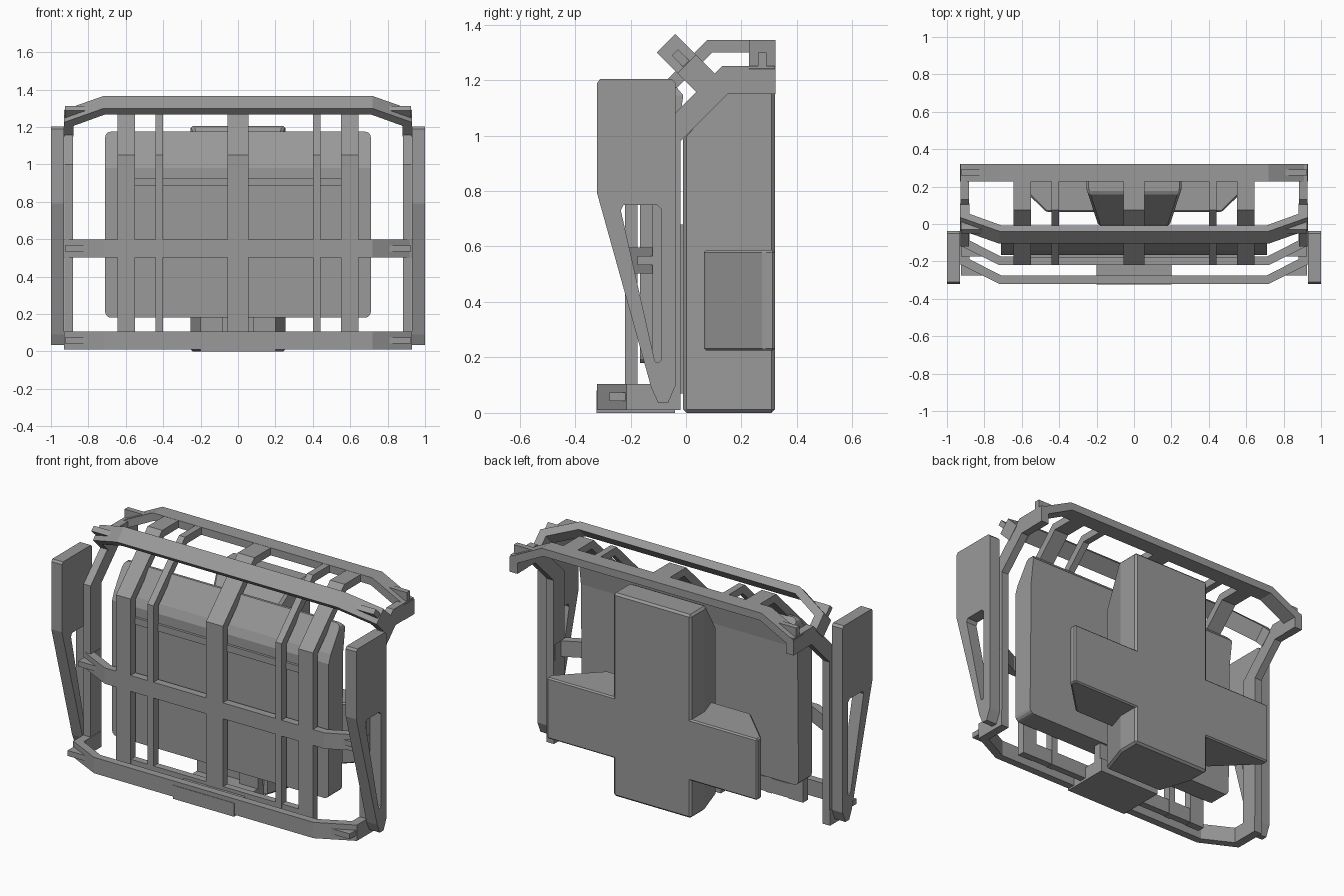
import bpy, bmesh
from math import radians
from mathutils import Vector

if "Cube" in bpy.data.objects:
    bpy.data.objects.remove(bpy.data.objects["Cube"])

grey = bpy.data.materials.new("dark_grey")
grey.diffuse_color = (0.32, 0.32, 0.32, 1)
grey.use_nodes = True
grey.node_tree.nodes["Principled BSDF"].inputs["Base Color"].default_value = grey.diffuse_color


def prism(name, pts, lo, hi, to_world, bevel=0.0):
    """Extrude a 2D outline from lo to hi; to_world maps (a, b, t) to x, y, z."""
    bm = bmesh.new()
    rings = [[bm.verts.new(to_world(a, b, t)) for a, b in pts] for t in (lo, hi)]
    bm.faces.new(rings[0])
    bm.faces.new(rings[1])
    n = len(pts)
    for i in range(n):
        j = (i + 1) % n
        bm.faces.new((rings[0][i], rings[0][j], rings[1][j], rings[1][i]))
    bmesh.ops.recalc_face_normals(bm, faces=bm.faces)
    me = bpy.data.meshes.new(name)
    bm.to_mesh(me)
    bm.free()
    me.materials.append(grey)
    ob = bpy.data.objects.new(name, me)
    bpy.context.collection.objects.link(ob)
    if bevel:
        m = ob.modifiers.new("edge", 'BEVEL')
        m.width, m.segments, m.limit_method = bevel, 1, 'ANGLE'
        m.angle_limit = radians(25)
    return ob


def side(a, b, t):      # outline in y-z, extruded along x
    return (t, a, b)


def plan(a, b, t):      # outline in x-y, extruded along z
    return (a, b, t)


def box(name, x0, x1, y0, y1, z0, z1, bevel=0.0):
    return prism(name, [(x0, y0), (x1, y0), (x1, y1), (x0, y1)], z0, z1, plan, bevel)


def mirror(ob):
    ob.modifiers.new("mirror", 'MIRROR').use_axis = (True, False, False)
    return ob


def subtract(ob, cutter):
    m = ob.modifiers.new("cut", 'BOOLEAN')
    m.object, m.operation, m.solver = cutter, 'DIFFERENCE', 'EXACT'
    cutter.hide_render = True
    cutter.hide_viewport = True
    cutter.display_type = 'WIRE'


# Cross bars: bent bar whose depth runs along d, with a finned corner at each end
def cross_bar(name, origin, d, w, depth):
    o, d, w = Vector(origin), Vector(d).normalized(), Vector(w).normalized()

    def frame(a, b, t):
        return o + Vector((a, 0, 0)) + d * b + w * t
    half = [(0.72, 0), (0.93, 0.105), (0.93, depth), (0.88, depth),
            (0.88, 0.132), (0.71, 0.045)]
    outline = half + [(-x, y) for x, y in reversed(half)]
    prism(name, outline, -0.047, 0.047, frame)
    fin = [(0.81, 0.045), (0.925, 0.045), (0.925, 0.107), (0.86, 0.09)]
    mirror(prism(name + "_corner_fin", fin, -0.016, 0.016, frame))


cross_bar("bottom_bar", (0, -0.32, 0.058), (0, 1, 0), (0, 0, 1), 0.30)
cross_bar("middle_bar", (0, -0.22, 0.55), (0, 1, 0), (0, 0, 1), 0.19)
cross_bar("tilted_upper_bar", (0, -0.072, 1.332), (0, 1, -1), (0, 1, 1), 0.21)
cross_bar("rear_top_bar", (0, 0.275, 1.345), (0, 0, -1), (0, 1, 0), 0.195)

# Bent side posts
post = [(-0.12, 0.012), (-0.02, 0.012), (-0.02, 0.98), (0.15, 1.15), (0.32, 1.15),
        (0.32, 1.25), (0.13, 1.25), (-0.12, 1.0)]
mirror(prism("side_post", post, 0.882, 0.928, side))

# Front uprights folding back over the top
rib = [(-0.22, 0.012), (-0.175, 0.012), (-0.175, 1.03), (0.095, 1.3), (0.25, 1.3),
       (0.25, 1.344), (0.076, 1.344), (-0.22, 1.05)]
prism("centre_upright", rib, -0.055, 0.055, side)
mirror(prism("narrow_upright", rib, 0.4, 0.44, side))
mirror(prism("wide_upright", rib, 0.55, 0.645, side))
box("lower_inner_bar", -0.645, 0.645, -0.218, -0.177, 0.014, 0.1)
box("upper_thin_bar", -0.55, 0.55, -0.18, -0.14, 0.885, 0.925)

# Outer side plates with a tapered window
plate = [(-0.32, 1.19), (-0.31, 1.203), (-0.05, 1.203), (-0.037, 1.19), (-0.037, 0.1),
         (-0.065, 0.035), (-0.1, 0.035), (-0.125, 0.09), (-0.32, 0.79)]
window = [(-0.235, 0.73), (-0.225, 0.75), (-0.105, 0.75), (-0.09, 0.735),
          (-0.09, 0.19), (-0.1, 0.18), (-0.112, 0.185)]
for s, tag in ((1, "right"), (-1, "left")):
    p = prism(tag + "_side_plate", plate, s * 0.93, s * 1.0, side)
    subtract(p, prism(tag + "_window_cutter", window, s * 0.9, s * 1.05, side))

# Padded panel, rounded at its front-view corners, sloped back at the top
panel = [(-0.165, 0.18), (-0.165, 0.98), (-0.145, 1.03), (-0.05, 1.175),
         (-0.035, 1.175), (-0.01, 1.145), (-0.03, 1.0), (-0.04, 0.18)]
pad = prism("padded_panel", panel, -0.71, 0.71, side)
trim = pad.modifiers.new("rounding", 'BEVEL')
trim.width, trim.segments, trim.limit_method = 0.04, 3, 'WEIGHT'
attr = pad.data.attributes.new("bevel_weight_edge", 'FLOAT', 'EDGE')
for e in pad.data.edges:
    a, b = (pad.data.vertices[i].co for i in e.vertices)
    if abs(a.x - b.x) < 1e-4 and abs(a.z - b.z) < 1e-4:
        attr.data[e.index].value = 1.0
mirror(box("panel_lower_clip", 0.64, 0.69, -0.14, -0.05, 0.225, 0.26))
box("spine_mount", -0.1, 0.1, -0.06, 0.02, 0.07, 0.68)
mirror(box("mount_leg", 0.08, 0.2, -0.1, -0.05, 0.03, 0.3))

# Centre foot
box("centre_foot", -0.2, 0.2, -0.323, -0.04, 0.0, 0.08)

# Rear power box with tapered front and chamfered upper front
core = prism("rear_box", [(-0.255, 0.32), (-0.255, 0.19), (-0.19, -0.01),
                          (0.19, -0.01), (0.255, 0.19), (0.255, 0.32)], 0.0, 1.205, plan)
bm = bmesh.new()
bm.from_mesh(core.data)
bmesh.ops.bisect_plane(bm, geom=bm.verts[:] + bm.edges[:] + bm.faces[:],
                       plane_co=(0, -0.01, 1.0), plane_no=(0, -1, 0.85),
                       clear_outer=True)
bmesh.ops.holes_fill(bm, edges=[e for e in bm.edges if e.is_boundary])
bmesh.ops.recalc_face_normals(bm, faces=bm.faces)
bm.to_mesh(core.data)
bm.free()
m = core.modifiers.new("edge", 'BEVEL')
m.width, m.segments = 0.012, 1

# Wings on either side of the rear box, chamfered towards the tips
wing = [(0.2, 0.065), (0.47, 0.065), (0.69, 0.28), (0.69, 0.32), (0.2, 0.32)]
mirror(prism("rear_wing", wing, 0.225, 0.587, plan, 0.008))
